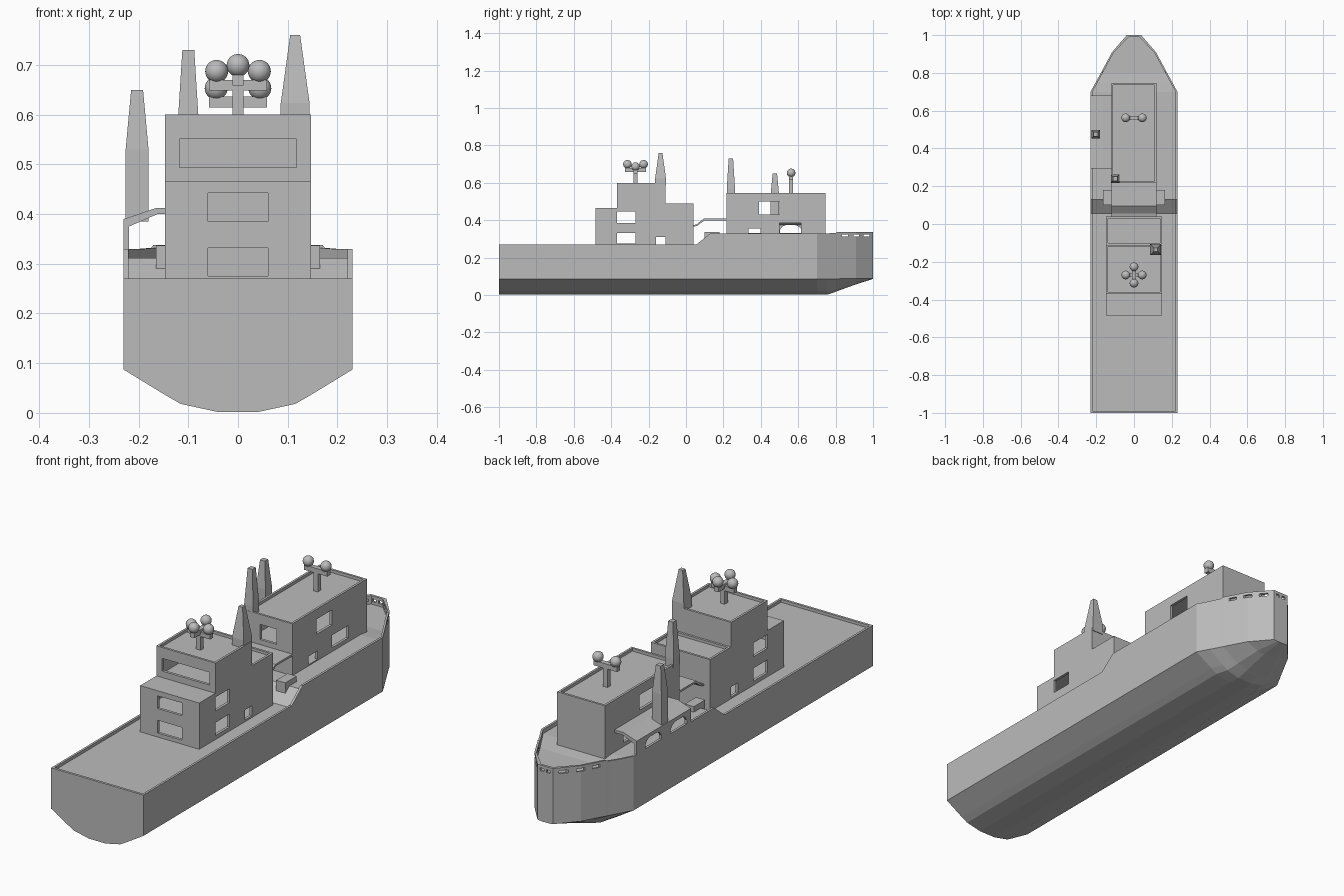
import bpy, bmesh, math

if "Cube" in bpy.data.objects:
    bpy.data.objects.remove(bpy.data.objects["Cube"])

grey = bpy.data.materials.new("hull_grey")
grey.diffuse_color = (0.5, 0.5, 0.5, 1)
grey.use_nodes = True
grey.node_tree.nodes["Principled BSDF"].inputs["Base Color"].default_value = grey.diffuse_color


def finish(bm, name):
    bmesh.ops.recalc_face_normals(bm, faces=bm.faces)
    me = bpy.data.meshes.new(name)
    bm.to_mesh(me)
    bm.free()
    me.materials.append(grey)
    ob = bpy.data.objects.new(name, me)
    bpy.context.collection.objects.link(ob)
    return ob


def box(name, x0, x1, y0, y1, z0, z1):
    bm = bmesh.new()
    bmesh.ops.create_cube(bm, size=1)
    for v in bm.verts:
        v.co = (x1 if v.co.x > 0 else x0, y1 if v.co.y > 0 else y0, z1 if v.co.z > 0 else z0)
    return finish(bm, name)


def extrude(name, pts, a, b, axis):
    """Extrude a profile along x (points are y,z) or along y (points are x,z)."""
    bm = bmesh.new()
    place = (lambda p, t: (t, p[0], p[1])) if axis == "x" else (lambda p, t: (p[0], t, p[1]))
    ends = [[bm.verts.new(place(p, t)) for p in pts] for t in (a, b)]
    for e in ends:
        bm.faces.new(e)
    n = len(pts)
    for i in range(n):
        j = (i + 1) % n
        bm.faces.new((ends[0][i], ends[0][j], ends[1][j], ends[1][i]))
    return finish(bm, name)


def cut(ob, cutter):
    m = ob.modifiers.new("cut", "BOOLEAN")
    m.operation = "DIFFERENCE"
    m.solver = "EXACT"
    m.object = cutter
    bpy.context.view_layer.objects.active = ob
    bpy.ops.object.modifier_apply(modifier=m.name)
    bpy.data.objects.remove(cutter)


def cut_boxes(ob, boxes):
    for b in boxes:
        cut(ob, box("cutter", *b))


# Hull: lofted stations (y, half width, rim height, deck height, keel height)
stations = [(-1, .23, .27, .257, 0), (.055, .23, .27, .257, 0), (.13, .23, .33, .312, 0),
            (.7, .23, .33, .312, 0), (.755, .2, .33, .306, 0), (.8, .175, .332, .3, .016),
            (.81, .17, .338, .3, .02), (.91, .116, .338, .3, .057), (1, .038, .338, .3, .086)]
section = [(1, .087), (.63, .035), (.5, .018), (.18, .002)]
bm = bmesh.new()
rings = []
for y, w, rim, deck, keel in stations:
    yi = max(-.989, min(.989, y))
    half = [(w - .01, yi, deck), (w - .01, yi, rim), (w, y, rim)]
    half += [(w * f, y, keel + (.088 - keel) * z / .088) for f, z in section]
    pts = [(-p[0], p[1], p[2]) for p in half] + half[::-1]
    rings.append([bm.verts.new(p) for p in pts])
n = len(rings[0])
for a, b in zip(rings, rings[1:]):
    for i in range(n):
        j = (i + 1) % n
        bm.faces.new((a[i], a[j], b[j], b[i]))
for r in (rings[0], rings[-1]):
    bm.faces.new(r[2:n - 2])
    bm.faces.new((r[2], r[1], r[n - 2], r[n - 3]))
    bm.faces.new((r[1], r[0], r[n - 1], r[n - 2]))
hull = finish(bm, "hull")
# Slots in the bow bulwark
cut_boxes(hull, [(-.3, .3, y - .015, y + .015, .312, .325) for y in (.85, .91, .965)]
          + [(s - .009, s + .009, .97, 1.1, .312, .325) for s in (-.016, .016)])

# Aft house: stepped block, hollowed storey by storey
aft = extrude("aft_house", [(-.485, .25), (.04, .25), (.04, .49), (-.11, .49), (-.11, .6),
                            (-.37, .6), (-.37, .465), (-.485, .465)], -.147, .147, "x")
cut_boxes(aft, [
    (-.135, .135, -.473, .028, .262, .352), (-.135, .135, -.473, .028, .362, .453),
    (-.135, .135, -.358, -.122, .47, .575),
    (-.137, .137, -.36, -.12, .588, .7), (-.137, .137, -.1, .03, .478, .7 - .115),
    (-.2, .2, -.37, -.27, .385, .447), (-.2, .2, -.37, -.27, .275, .333),
    (-.2, .2, -.16, -.11, .265, .31),
    (-.06, .06, -.52, -.45, .385, .442), (-.06, .06, -.52, -.45, .275, .332),
    (-.118, .118, -.4, -.34, .494, .551)])

# Forward house
fore = box("forward_house", -.12, .118, .217, .747, .29, .545)
cut_boxes(fore, [
    (-.108, .106, .229, .735, .315, .403), (-.108, .106, .229, .735, .413, .522),
    (-.11, .108, .227, .737, .532, .6),
    (-.2, .2, .39, .5, .432, .5), (-.2, .2, .5, .615, .33, .386),
    (-.2, .2, .333, .397, .317, .355), (-.042, .04, .2, .25, .432, .5)])

# Covered side walkway with arched openings
walk = extrude("side_walkway", [(-.23, .31), (-.23, .39), (-.165, .412), (-.115, .412), (-.115, .4),
                                (-.162, .4), (-.219, .375), (-.219, .31)], .293, .68, "y")
for y in (.56, .38):
    arch = [(y - .057, .332), (y + .057, .332), (y + .057, .35), (y + .045, .366), (y + .025, .374),
            (y - .025, .374), (y - .045, .366), (y - .057, .35)]
    cut(walk, extrude("cutter", arch, -.26, -.2, "x"))

# Canopy joining the two houses
extrude("canopy", [(.038, .365), (.06, .37), (.1, .4), (.22, .4), (.22, .409), (.096, .409),
                   (.056, .378), (.038, .373)], -.118, .118, "x")

# Stair side blocks
for s in (-1, 1):
    x = sorted((s * .12, s * .165))
    box("stair_block", x[0], x[1], .1, .18, .25, .337)


# Tapered masts: straight foot, then narrowing
def mast(name, x, y, w, top, z0, z1, z2):
    bm = bmesh.new()
    rows = [[bm.verts.new((x + sx * h, y + sy * h, z)) for sx, sy in ((-1, -1), (1, -1), (1, 1), (-1, 1))]
            for h, z in ((w, z0), (w, z1), (top, z2))]
    for a, b in zip(rows, rows[1:]):
        for i in range(4):
            j = (i + 1) % 4
            bm.faces.new((a[i], a[j], b[j], b[i]))
    bm.faces.new(rows[0])
    bm.faces.new(rows[2])
    finish(bm, name)


mast("aft_mast", .115, -.136, .029, .01, .585, .623, .76)
mast("forward_mast", -.1, .24, .022, .012, .53, .57, .73)
mast("side_mast", -.203, .475, .023, .012, .385, .53, .65)


# Radar domes on cross arms
def dome(x, y, z):
    bm = bmesh.new()
    bmesh.ops.create_uvsphere(bm, u_segments=24, v_segments=14, radius=.023)
    for v in bm.verts:
        v.co.x += x
        v.co.y += y
        v.co.z += z
    for f in bm.faces:
        f.smooth = True
    finish(bm, "radar_dome")


box("aft_pole", -.011, .011, -.281, -.259, .58, .66)
box("aft_arm_across", -.058, .058, -.281, -.259, .649, .67)
box("aft_arm_along", -.011, .011, -.325, -.215, .659, .68)
for s in (-1, 1):
    dome(s * .043, -.27, .687)
    dome(0, -.27 + s * .043, .699)
box("forward_pole", -.011, .011, .551, .573, .525, .62)
box("forward_arm", -.058, .058, .551, .573, .614, .636)
for s in (-1, 1):
    dome(s * .044, .562, .653)
